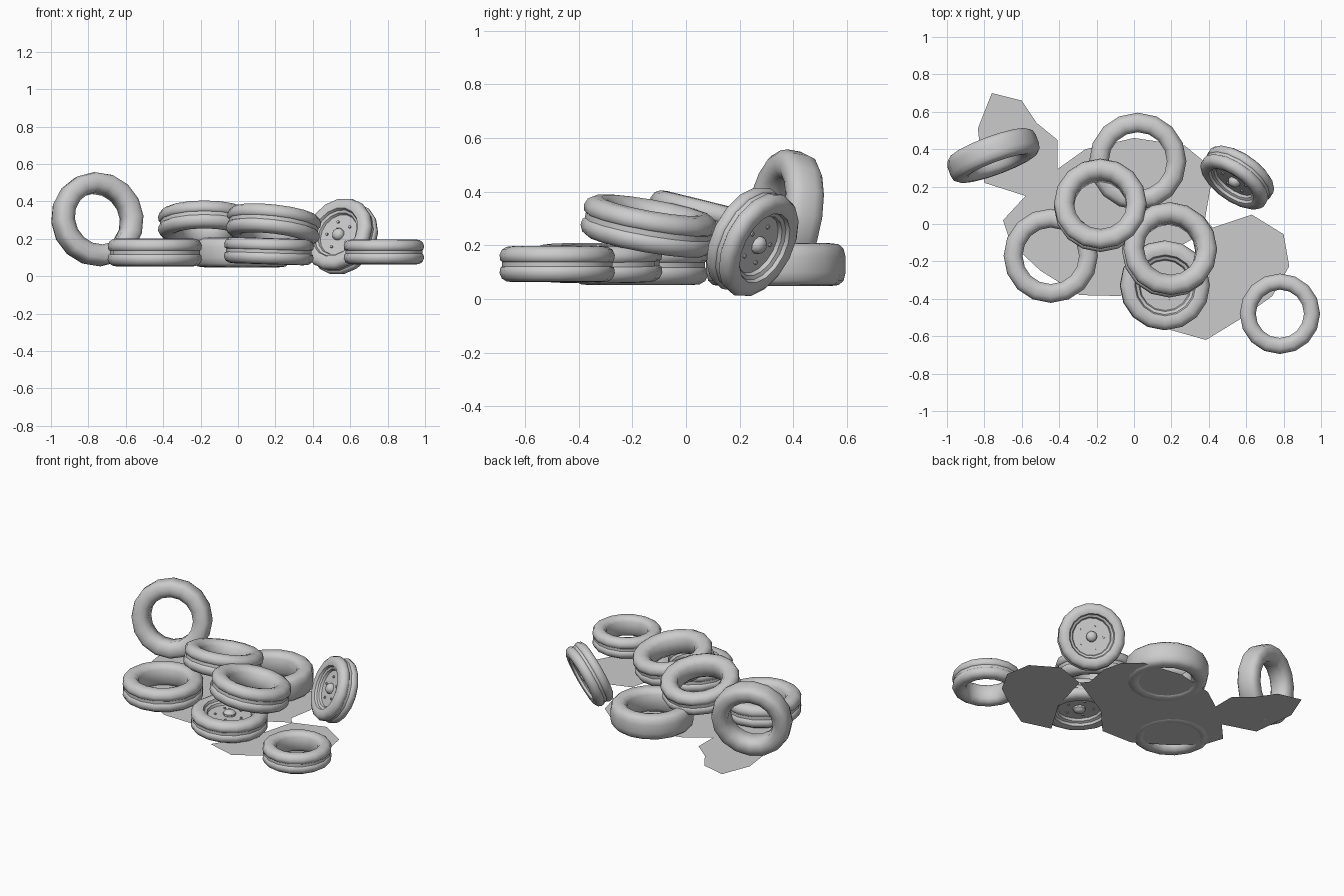
import bpy, bmesh
from math import cos, sin, pi
from mathutils import Vector

if "Cube" in bpy.data.objects:
    bpy.data.objects.remove(bpy.data.objects["Cube"])

SEG = 16

# Half cross-sections, as (fraction of radius, fraction of half width)
GROOVED = [(0.68, 0.92), (0.77, 1.0), (0.88, 0.96), (0.96, 0.8), (1.0, 0.5), (0.985, 0.2), (0.955, 0.13)]
SLICK = [(0.67, 0.92), (0.77, 1.0), (0.9, 0.95), (0.97, 0.75), (1.0, 0.35)]


def finish(name, bm, loc, axis, angle=50):
    bmesh.ops.recalc_face_normals(bm, faces=bm.faces)
    me = bpy.data.meshes.new(name)
    bm.to_mesh(me)
    bm.free()
    ob = bpy.data.objects.new(name, me)
    bpy.context.collection.objects.link(ob)
    ob.location = loc
    ob.rotation_mode = 'QUATERNION'
    ob.rotation_quaternion = Vector((0, 0, 1)).rotation_difference(Vector(axis).normalized())
    bpy.ops.object.select_all(action='DESELECT')
    ob.select_set(True)
    bpy.context.view_layer.objects.active = ob
    bpy.ops.object.shade_smooth_by_angle(angle=angle * pi / 180)
    return ob


def lathe(bm, profile, seg, closed, centre=(0, 0)):
    """Spin a (radius, height) profile around z."""
    rings = [[bm.verts.new((centre[0] + r * cos(2 * pi * i / seg),
                            centre[1] + r * sin(2 * pi * i / seg), z)) for i in range(seg)]
             for r, z in profile]
    n = len(rings)
    for k in range(n if closed else n - 1):
        a, b = rings[k], rings[(k + 1) % n]
        for i in range(seg):
            j = (i + 1) % seg
            bm.faces.new((a[i], a[j], b[j], b[i]))
    if not closed:
        bm.faces.new(rings[0])
        bm.faces.new(rings[-1])


def tyre(name, loc, radius, half, axis=(0, 0, 1), inner=0.6, section=GROOVED):
    top = [(inner, 0.6)] + section
    pts = top + [(r, -z) for r, z in reversed(top)]
    bm = bmesh.new()
    lathe(bm, [(r * radius, z * half) for r, z in pts], SEG, True)
    return finish(name, bm, loc, axis)


def rim(name, loc, radius, half, axis):
    """Wheel disc with lip, domed hub and five bolts on both sides."""
    bm = bmesh.new()
    side = [(0.86, 0.38), (0.9, 0.6), (1.0, 0.7)]
    pts = side + [(r, -z) for r, z in reversed(side)]
    lathe(bm, [(r * radius, z * half) for r, z in pts], SEG, False)
    for s in (1, -1):
        z0 = 0.36 * half
        lathe(bm, [(0.25 * radius, s * z0), (0.25 * radius, s * (z0 + 0.015)),
                   (0.18 * radius, s * (z0 + 0.028)), (0.07 * radius, s * (z0 + 0.034))], 10, False)
        for k in range(5):
            a = 2 * pi * k / 5
            c = (0.56 * radius * cos(a), 0.56 * radius * sin(a))
            lathe(bm, [(0.008, s * z0), (0.008, s * (z0 + 0.009))], 6, False, c)
    return finish(name, bm, loc, axis, 35)


def puddle(name, pts, z):
    bm = bmesh.new()
    bm.faces.new([bm.verts.new((x, y, 0)) for x, y in pts])
    return finish(name, bm, (0, 0, z), (0, 0, 1))


# Bottom layer of flat tyres
tyre("flat_tyre_left", (-0.445, -0.17, 0.127), 0.252, 0.075)
tyre("flat_tyre_back", (0.02, 0.335, 0.128), 0.26, 0.08, section=SLICK)
tyre("flat_tyre_right", (0.78, -0.48, 0.13), 0.215, 0.067)

# Upper layer of tilted tyres
tyre("top_tyre_left", (-0.18, 0.1, 0.283), 0.248, 0.075, (0, 0.24, 0.97), 0.57)
tyre("top_tyre_right", (0.19, -0.138, 0.272), 0.252, 0.078, (0.11, 0.17, 0.97), 0.57)

# Standing tyre
tyre("standing_tyre", (-0.752, 0.366, 0.305), 0.252, 0.07, (0.34, -0.92, 0.17), 0.57, SLICK)

# Wheels with rims
for name, loc, r, h, ax in (("front_wheel", (0.165, -0.328, 0.134), 0.24, 0.07, (0.03, 0, 1)),
                            ("leaning_wheel", (0.552, 0.248, 0.213), 0.208, 0.066, (-0.53, -0.75, 0.4))):
    tyre(name + "_tyre", loc, r, h, ax, 0.64)
    rim(name + "_rim", loc, r * 0.65, h, ax)

# Ground puddles
puddle("puddle_main", [(-0.70, 0.02), (-0.58, 0.15), (-0.40, 0.30), (-0.26, 0.40), (0.0, 0.46),
                       (0.27, 0.42), (0.38, 0.33), (0.41, 0.2), (0.38, 0.03), (0.42, -0.02),
                       (0.1, -0.2), (-0.07, -0.385), (-0.29, -0.38), (-0.5, -0.25), (-0.66, -0.1)], 0.056)
puddle("puddle_back", [(-0.76, 0.70), (-0.60, 0.66), (-0.52, 0.54), (-0.41, 0.45), (-0.41, 0.29),
                       (-0.58, 0.15), (-0.80, 0.22), (-0.835, 0.51)], 0.056)
puddle("puddle_front", [(0.42, -0.02), (0.63, 0.05), (0.80, -0.055), (0.83, -0.225), (0.74, -0.385),
                        (0.565, -0.51), (0.385, -0.62), (0.19, -0.565), (0.34, -0.32)], 0.056)
